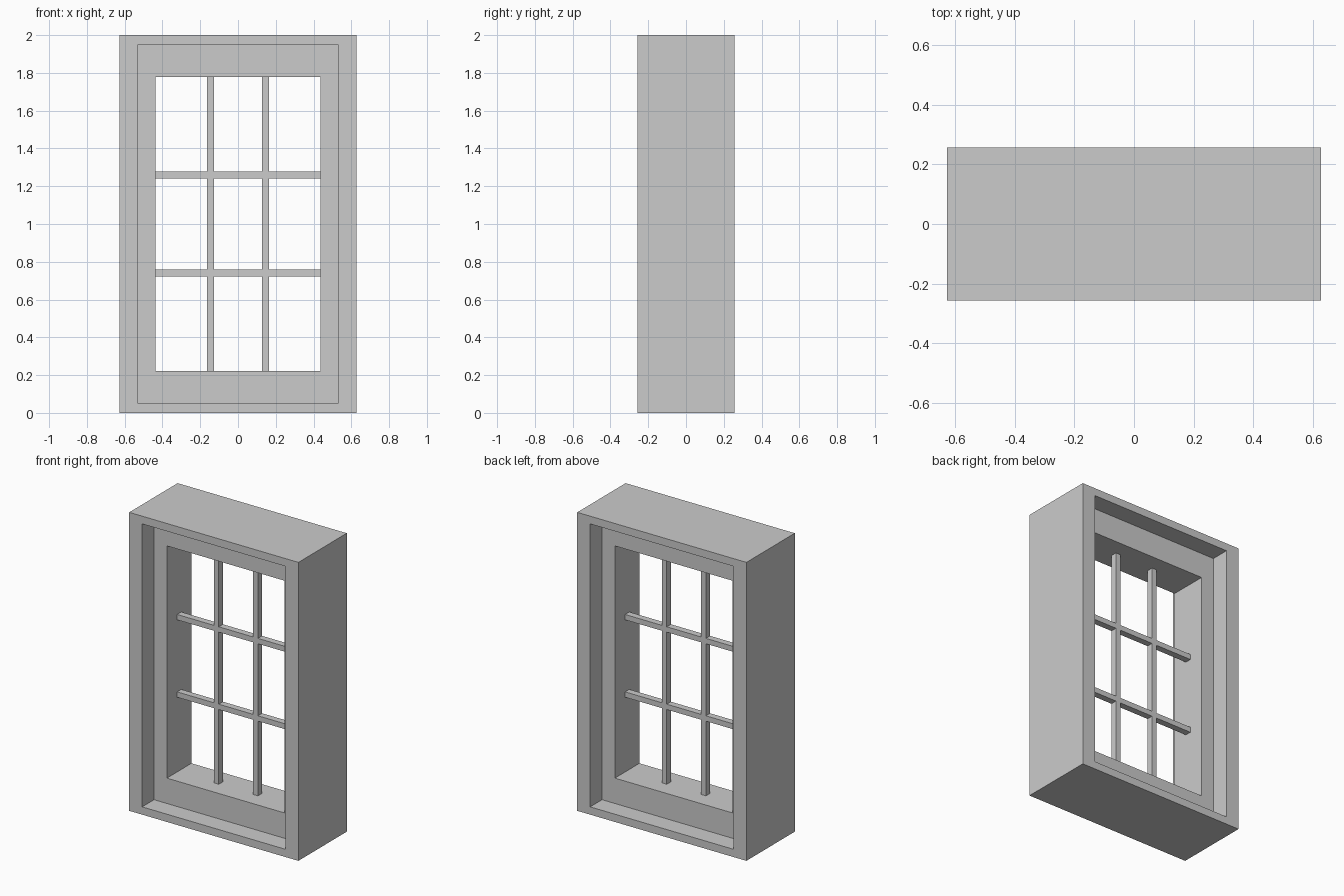
import bpy
import bmesh

cube = bpy.data.objects.get("Cube")
if cube:
    bpy.data.objects.remove(cube, do_unlink=True)

grey = bpy.data.materials.new("window grey")
grey.use_nodes = True
colour = (0.6, 0.6, 0.6, 1)
grey.diffuse_color = colour
grey.node_tree.nodes["Principled BSDF"].inputs["Base Color"].default_value = colour

MID_Z = 1.0


def lattice(name, xs, zs, half_depth):
    """Fused grid of bars: every second column and row gap is an opening."""
    bm = bmesh.new()
    verts = [[bm.verts.new((x, -half_depth, MID_Z + z)) for z in zs] for x in xs]
    for i in range(len(xs) - 1):
        for j in range(len(zs) - 1):
            if i % 2 and j % 2:
                continue
            bm.faces.new((verts[i][j], verts[i + 1][j],
                          verts[i + 1][j + 1], verts[i][j + 1]))
    solid = bmesh.ops.extrude_face_region(bm, geom=bm.faces[:])
    moved = [g for g in solid["geom"] if isinstance(g, bmesh.types.BMVert)]
    bmesh.ops.translate(bm, verts=moved, vec=(0, 2 * half_depth, 0))
    bmesh.ops.recalc_face_normals(bm, faces=bm.faces[:])
    mesh = bpy.data.meshes.new(name)
    bm.to_mesh(mesh)
    bm.free()
    mesh.materials.append(grey)
    obj = bpy.data.objects.new(name, mesh)
    bpy.context.collection.objects.link(obj)
    return obj


def mirrored(*halves):
    """Sorted cut positions on both sides of the centre."""
    return sorted([-h for h in halves] + list(halves))


# Deep outer frame
lattice("outer_frame", mirrored(0.627, 0.531), mirrored(1.0, 0.948), 0.256)

# Recessed sash with its opening
open_x, open_z = 0.436, 0.778
lattice("sash", mirrored(0.531, open_x), mirrored(0.948, open_z), 0.13)

# Fused glazing bars dividing the opening into nine panes
bar = 0.018
x_bar, z_bar = open_x / 3, open_z / 3
end = 0.002  # bar ends sink slightly into the sash


def bar_cuts(centre, half_opening):
    cuts = mirrored(centre - bar, centre + bar)
    return cuts, half_opening + end


bm_x, reach_x = bar_cuts(x_bar, open_x)
bm_z, reach_z = bar_cuts(z_bar, open_z)

# Thin hidden border inside the sash joins the bar ends
lattice("glazing_bars",
        mirrored(reach_x + end, reach_x) [:2] + bm_x + mirrored(reach_x + end, reach_x)[2:],
        mirrored(reach_z + end, reach_z) [:2] + bm_z + mirrored(reach_z + end, reach_z)[2:],
        0.022)
